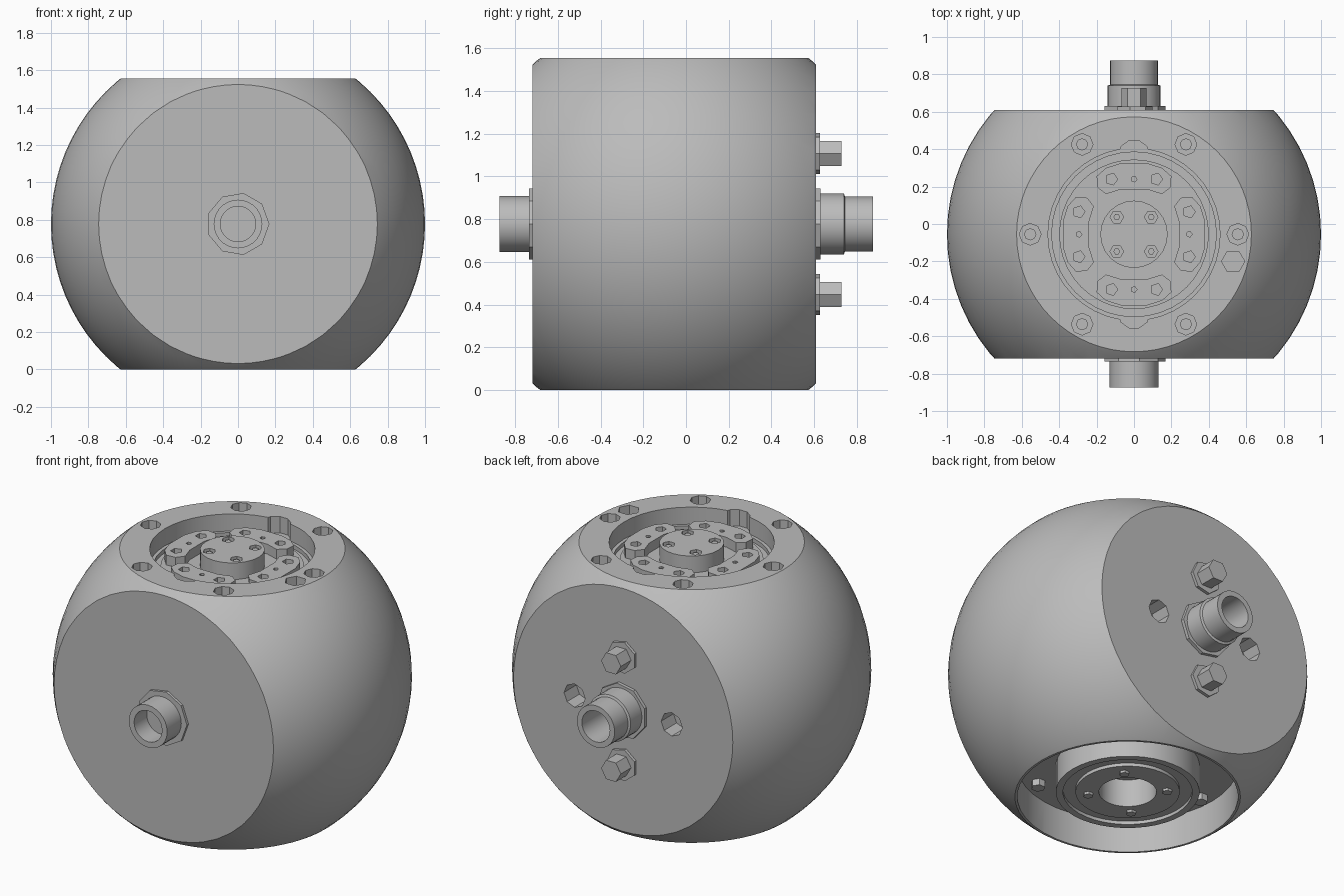
import bpy, bmesh
from math import sin, cos, pi, radians
from mathutils import Vector

default = bpy.data.objects.get("Cube")
if default:
    bpy.data.objects.remove(default, do_unlink=True)

grey = bpy.data.materials.new("satin grey")
grey.use_nodes = True
grey.diffuse_color = (0.5, 0.5, 0.5, 1)
grey.node_tree.nodes["Principled BSDF"].inputs["Base Color"].default_value = (0.5, 0.5, 0.5, 1)

CY, CZ = -0.055, 0.7775        # centre of the ball
TOP, FRONT, BACK = 2 * CZ, -0.72, 0.61


def finish(bm, name):
    bmesh.ops.recalc_face_normals(bm, faces=bm.faces)
    mesh = bpy.data.meshes.new(name)
    bm.to_mesh(mesh)
    bm.free()
    mesh.materials.append(grey)
    obj = bpy.data.objects.new(name, mesh)
    bpy.context.collection.objects.link(obj)
    return obj


def smooth(obj):
    bpy.ops.object.select_all(action='DESELECT')
    obj.select_set(True)
    bpy.context.view_layer.objects.active = obj
    bpy.ops.object.shade_smooth_by_angle(angle=radians(30))


def lathe(name, profile, origin, axis=(0, 0, 1), sides=40):
    """Closed solid turned from (radius, height) points that start and end on the axis."""
    bm = bmesh.new()
    turn = Vector((0, 0, 1)).rotation_difference(Vector(axis))
    rings = []
    for r, h in profile:
        count = sides if r > 0 else 1
        rings.append([bm.verts.new(turn @ Vector((r * cos(2 * pi * i / sides),
                                                  r * sin(2 * pi * i / sides), h))
                                   + Vector(origin)) for i in range(count)])
    for a, b in zip(rings, rings[1:]):
        for i in range(sides):
            j = (i + 1) % sides
            corners = [a[i % len(a)], a[j % len(a)], b[j % len(b)], b[i % len(b)]]
            bm.faces.new(list(dict.fromkeys(corners)))
    return finish(bm, name)


def rod(name, r, low, high, origin, axis=(0, 0, 1), sides=8):
    return lathe(name, [(0, low), (r, low), (r, high), (0, high)], origin, axis, sides)


def cut(obj, cutter):
    mod = obj.modifiers.new("cut", 'BOOLEAN')
    mod.operation, mod.solver, mod.object = 'DIFFERENCE', 'EXACT', cutter
    bpy.context.view_layer.objects.active = obj
    bpy.ops.object.modifier_apply(modifier=mod.name)
    bpy.data.objects.remove(cutter, do_unlink=True)


def around(radius, count, start=0):
    for i in range(count):
        a = start + 2 * pi * i / count
        yield radius * cos(a), CY + radius * sin(a)


# Ball with flat top, bottom, front and back
bm = bmesh.new()
bmesh.ops.create_uvsphere(bm, u_segments=64, v_segments=40, radius=1)
bmesh.ops.translate(bm, verts=bm.verts, vec=(0, CY, CZ))
for point, normal in (((0, 0, TOP), (0, 0, 1)), ((0, 0, 0), (0, 0, -1)),
                      ((0, FRONT, 0), (0, -1, 0)), ((0, BACK, 0), (0, 1, 0))):
    bmesh.ops.bisect_plane(bm, geom=bm.verts[:] + bm.edges[:] + bm.faces[:],
                           plane_co=point, plane_no=normal, clear_outer=True)
    bmesh.ops.holes_fill(bm, edges=[e for e in bm.edges if e.is_boundary], sides=0)
body = finish(bm, "ball_body")

# Top well with a stepped floor and two notches in its wall
cut(body, lathe("well", [(0, 0.2), (0.46, 0.2), (0.46, -0.105), (0.44, -0.105),
                         (0.44, -0.13), (0.4, -0.13), (0.4, -0.105), (0, -0.105)],
                (0, CY, TOP)))
for x, y in around(0.42, 2, pi / 2):
    cut(body, rod("notch", 0.085, -0.1, 0.1, (x, y, TOP), sides=10))

# Counterbored holes on the top rim and one extra port
for x, y in around(0.555, 6):
    cut(body, lathe("rim_hole", [(0, 0.1), (0.058, 0.1), (0.058, -0.06), (0.03, -0.06),
                                 (0.03, -0.1), (0, -0.1)], (x, y, TOP), sides=8))
cut(body, rod("port", 0.062, -0.1, 0.1, (0.53, -0.2, TOP), sides=6))

# Hollow underside leaving a grooved central drum with a bore
cut(body, lathe("underside", [(0, -0.1), (0.615, -0.1), (0.615, 0.2), (0.4, 0.2),
                              (0.4, 0.03), (0.36, 0.03), (0.36, 0.05), (0.29, 0.05),
                              (0.29, 0.03), (0.16, 0.03), (0.16, 0.2), (0, 0.2)],
                (0, CY, 0)))

# Sockets in the back face
for side in (-1, 1):
    cut(body, rod("socket", 0.072, -0.12, 0.1, (side * 0.33, BACK, CZ), (0, 1, 0)))
smooth(body)

# Raised hub in the top well
hub = rod("top_hub", 0.18, -0.12, -0.003, (0, CY, TOP), sides=24)
for x, y in around(0.13, 4, pi / 4):
    cut(hub, rod("hub_hole", 0.036, -0.03, 0.1, (x, y, TOP), sides=6))
    rod("hub_screw", 0.018, -0.04, -0.012, (x, y, TOP), sides=6)
smooth(hub)

# Four bone-shaped pads around the hub
half = [(0.24, 0.07), (0.215, 0.15), (0.25, 0.195), (0.31, 0.2), (0.355, 0.15), (0.38, 0.07)]
outline = half + [(x, -y) for x, y in reversed(half)]
for k in range(4):
    c, s = cos(k * pi / 2), sin(k * pi / 2)
    place = lambda x, y, z: Vector((c * x - s * y, CY + s * x + c * y, z))
    bm = bmesh.new()
    base = bm.faces.new([bm.verts.new(place(x, y, TOP - 0.12)) for x, y in outline])
    top = bmesh.ops.extrude_face_region(bm, geom=[base])["geom"]
    bmesh.ops.translate(bm, verts=[v for v in top if isinstance(v, bmesh.types.BMVert)],
                        vec=(0, 0, 0.075))
    pad = finish(bm, f"clamp_pad_{k + 1}")
    for y, r in ((-0.12, 0.033), (0, 0.016), (0.12, 0.033)):
        cut(pad, rod("pad_hole", r, -0.03, 0.1, place(0.295, y, TOP - 0.045), sides=5))

# Screws on the underside
for x, y in around(0.22, 4, pi / 4):
    rod("drum_screw", 0.028, 0.015, 0.06, (x, y, 0), sides=6)
for x, y in around(0.53, 6):
    rod("underside_screw", 0.04, 0.16, 0.21, (x, y, 0), sides=6)

# Front spout: faceted flange and open tube
rod("front_flange", 0.168, -0.02, 0.016, (0, FRONT, CZ), (0, -1, 0), sides=9)
smooth(lathe("front_tube", [(0, -0.02), (0.13, -0.02), (0.13, 0.153), (0.095, 0.153),
                            (0.095, 0.03), (0, 0.03)], (0, FRONT, CZ), (0, -1, 0), 28))

# Back spout: flange, collar and open tube
rod("back_flange", 0.168, -0.02, 0.02, (0, BACK, CZ), (0, 1, 0), sides=9)
smooth(lathe("back_tube", [(0, -0.02), (0.142, -0.02), (0.142, 0.13), (0.128, 0.135),
                           (0.128, 0.265), (0.095, 0.265), (0.095, 0.05), (0, 0.05)],
             (0, BACK, CZ), (0, 1, 0), 28))

# Hexagonal bolts above and below the back spout
for side in (-1, 1):
    spot = (0, BACK, CZ + side * 0.33)
    rod("back_bolt_washer", 0.098, -0.02, 0.018, spot, (0, 1, 0), sides=7)
    rod("back_bolt", 0.067, -0.02, 0.118, spot, (0, 1, 0), sides=6)
